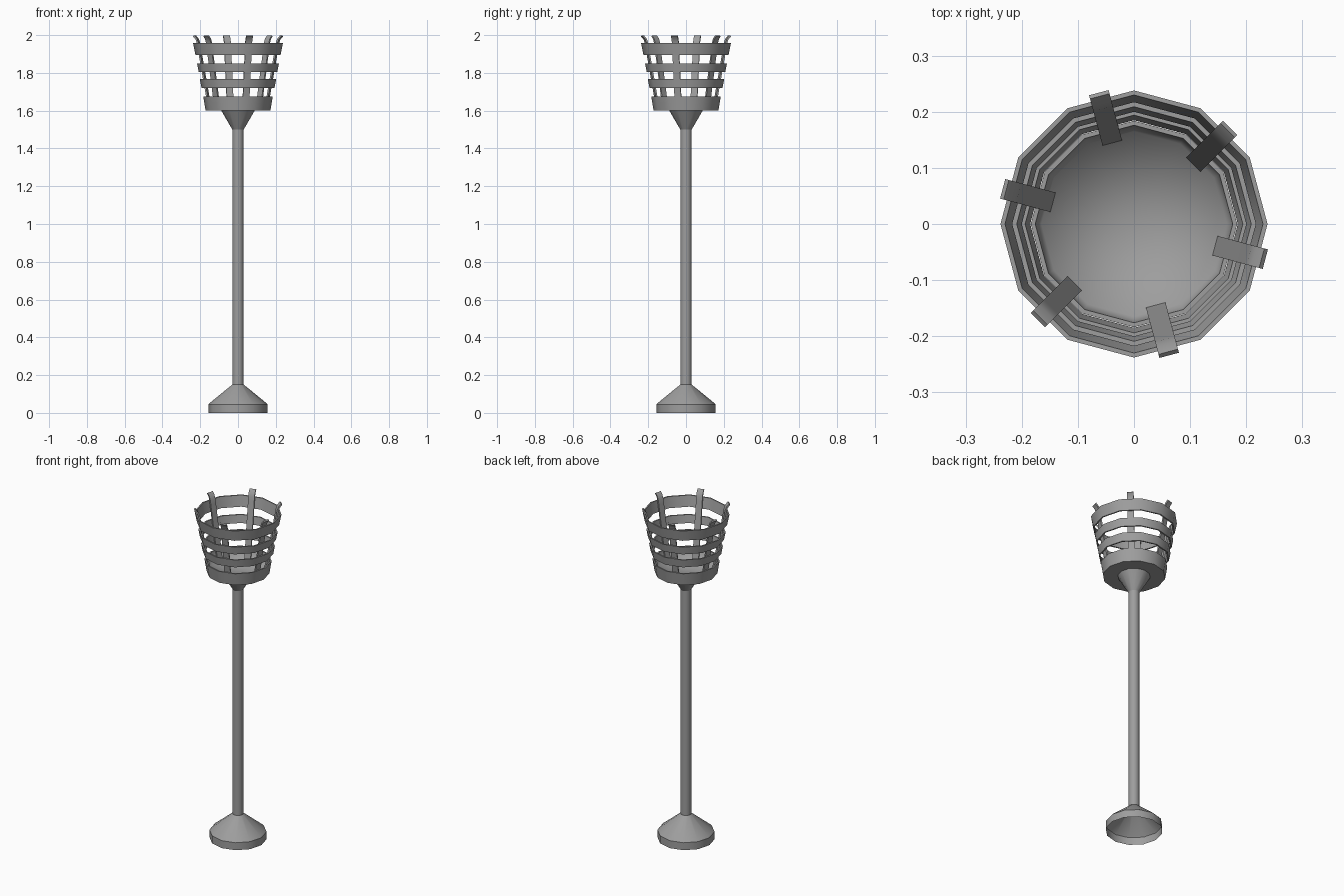
import bpy
import bmesh
import math
from mathutils import Matrix

cube = bpy.data.objects.get("Cube")
if cube:
    bpy.data.objects.remove(cube, do_unlink=True)

SIDES = 12

iron = bpy.data.materials.new("grey iron")
iron.use_nodes = True
iron.diffuse_color = (0.34, 0.34, 0.34, 1)
iron.node_tree.nodes["Principled BSDF"].inputs["Base Color"].default_value = iron.diffuse_color


def finish(name, bm, angle):
    """Turn a bmesh into a shaded object."""
    mesh = bpy.data.meshes.new(name)
    bm.to_mesh(mesh)
    bm.free()
    mesh.materials.append(iron)
    mesh.shade_smooth()
    mesh.set_sharp_from_angle(angle=math.radians(angle))
    obj = bpy.data.objects.new(name, mesh)
    bpy.context.collection.objects.link(obj)
    return obj


def lathe(name, profile, closed=False, angle=35):
    """Spin (radius, height) points, listed bottom to top on the outside."""
    bm = bmesh.new()
    rows = []
    for r, z in profile:
        if r == 0:
            rows.append([bm.verts.new((0, 0, z))] * SIDES)
        else:
            turns = [math.tau * i / SIDES for i in range(SIDES)]
            rows.append([bm.verts.new((r * math.cos(t), r * math.sin(t), z)) for t in turns])
    pairs = list(zip(rows, rows[1:]))
    if closed:
        pairs.append((rows[-1], rows[0]))
    for low, high in pairs:
        for i in range(SIDES):
            j = (i + 1) % SIDES
            corners = dict.fromkeys((low[i], low[j], high[j], high[i]))
            bm.faces.new(list(corners))
    return finish(name, bm, angle)


def hoop(name, z0, r0, z1, r1, thick=0.008):
    lathe(name, [(r0, z0), (r1, z1), (r1 - thick, z1), (r0 - thick, z0)], closed=True)


# Hollow foot, pole and flared collar
lathe("foot", [(0.156, 0), (0.156, 0.045), (0.15, 0.052), (0.03, 0.15)])
lathe("pole", [(0.03, 0.14), (0.03, 1.51)])
lathe("collar", [(0.03, 1.5), (0.09, 1.603)])

# Fire cup: outer shell with flat underside, softly shaded inner bowl
lathe("cup_shell", [(0, 1.602), (0.172, 1.602), (0.184, 1.676), (0.176, 1.676)])
lathe("cup_bowl", [(0.176, 1.676), (0.165, 1.61), (0, 1.61)], angle=180)

# Basket hoops
hoop("lower_hoop", 1.719, 0.193, 1.767, 0.202)
hoop("middle_hoop", 1.804, 0.208, 1.851, 0.217)
hoop("upper_hoop", 1.894, 0.225, 1.958, 0.238)

# Upright slats that curl outward at the tip
CENTRE_LINE = [(0.154, 1.61), (0.213, 1.935), (0.217, 1.96), (0.225, 1.981), (0.239, 1.996)]
HALF_WIDTH, THICK = 0.018, 0.009
for k in range(6):
    bm = bmesh.new()
    rows = []
    for i, (r, z) in enumerate(CENTRE_LINE):
        a = CENTRE_LINE[max(i - 1, 0)]
        b = CENTRE_LINE[min(i + 1, len(CENTRE_LINE) - 1)]
        length = math.hypot(b[0] - a[0], b[1] - a[1])
        nr = (b[1] - a[1]) / length * THICK / 2
        nz = (a[0] - b[0]) / length * THICK / 2
        rows.append([bm.verts.new((r + s * nr, y, z + s * nz)) for s, y in
                     ((-1, -HALF_WIDTH), (1, -HALF_WIDTH), (1, HALF_WIDTH), (-1, HALF_WIDTH))])
    for low, high in zip(rows, rows[1:]):
        for i in range(4):
            j = (i + 1) % 4
            bm.faces.new((low[i], low[j], high[j], high[i]))
    bm.faces.new(rows[0][::-1])
    bm.faces.new(rows[-1])
    bm.transform(Matrix.Rotation(math.radians(60 * k - 15), 4, "Z"))
    finish(f"slat_{k + 1}", bm, 30)
